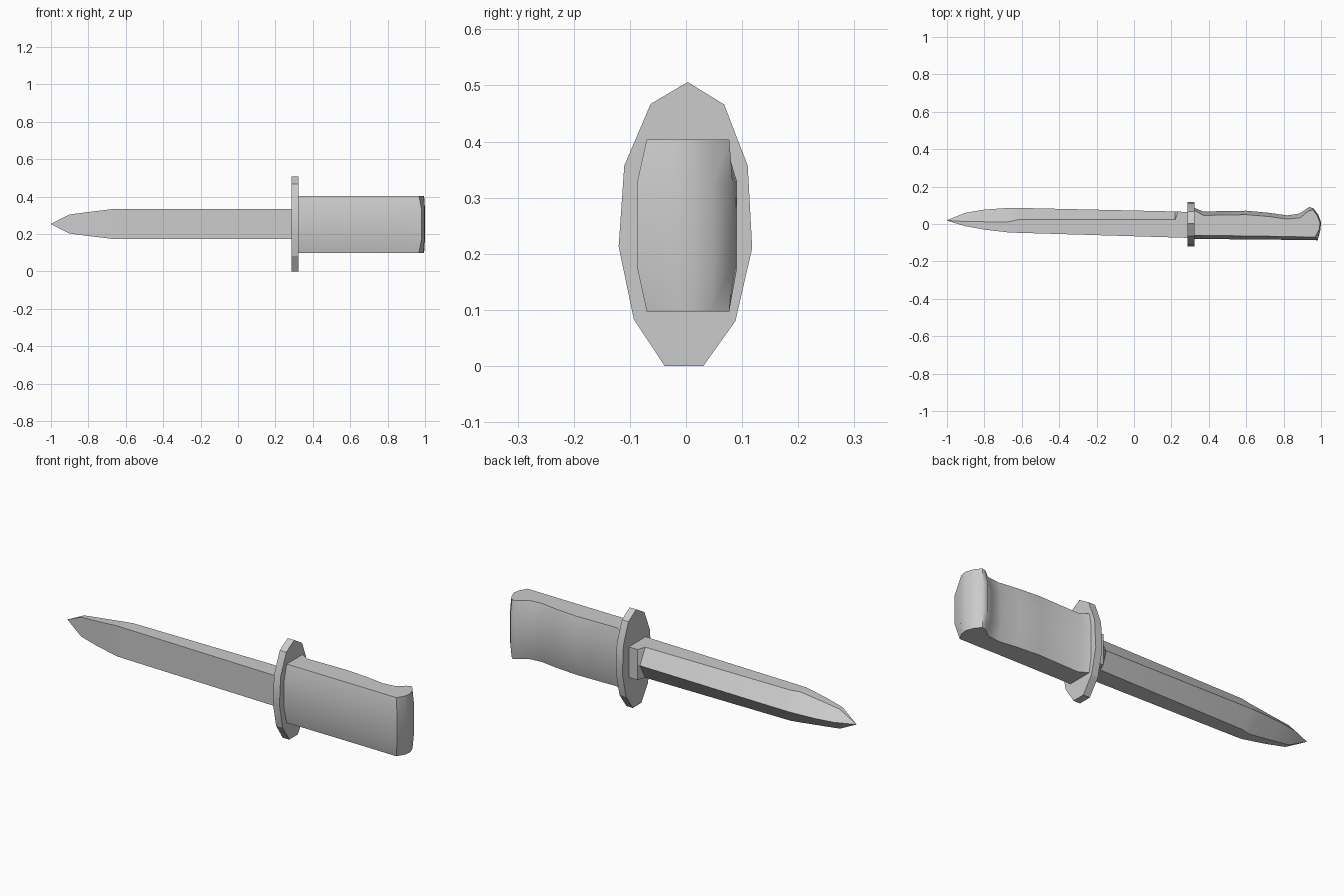
import bpy, bmesh, math

cube = bpy.data.objects.get("Cube")
if cube:
    bpy.data.objects.remove(cube, do_unlink=True)

grey = bpy.data.materials.new("plain grey")
grey.use_nodes = True
colour = (0.6, 0.6, 0.6, 1)
grey.diffuse_color = colour
grey.node_tree.nodes["Principled BSDF"].inputs["Base Color"].default_value = colour

MID = 0.253


def loft(name, rings, smooth_angle):
    """Bridge closed rings of equal length and cap both ends."""
    bm = bmesh.new()
    loops = [[bm.verts.new(p) for p in ring] for ring in rings]
    for a, b in zip(loops, loops[1:]):
        for i in range(len(a)):
            j = (i + 1) % len(a)
            bm.faces.new((a[i], a[j], b[j], b[i]))
    bm.faces.new(loops[0])
    bm.faces.new(loops[-1])
    bmesh.ops.remove_doubles(bm, verts=bm.verts, dist=0.0005)
    bmesh.ops.recalc_face_normals(bm, faces=bm.faces)
    mesh = bpy.data.meshes.new(name)
    bm.to_mesh(mesh)
    bm.free()
    mesh.materials.append(grey)
    obj = bpy.data.objects.new(name, mesh)
    bpy.context.collection.objects.link(obj)
    bpy.ops.object.select_all(action="DESELECT")
    obj.select_set(True)
    bpy.context.view_layer.objects.active = obj
    bpy.ops.object.shade_smooth_by_angle(angle=math.radians(smooth_angle))
    return obj


# Blade: flat front, bevelled back meeting in a ridge, square root at the guard
def blade_section(x, front, crease, ridge, half):
    return [(x, front, MID + half), (x, crease, MID + half), (x, ridge, MID),
            (x, crease, MID - half), (x, front, MID - half)]


blade_stations = [  # x, front y, crease y, ridge y, half height
    (-1.0, 0.018, 0.019, 0.02, 0.001),
    (-0.9, -0.012, 0.013, 0.06, 0.051),
    (-0.8, -0.03, 0.012, 0.077, 0.064),
    (-0.67, -0.045, 0.012, 0.086, 0.08),
    (-0.62, -0.047, 0.023, 0.086, 0.08),
    (0.22, -0.072, 0.023, 0.067, 0.08),
    (0.235, -0.072, 0.066, 0.066, 0.08),
    (0.3, -0.075, 0.064, 0.064, 0.08),
]
loft("blade", [blade_section(*s) for s in blade_stations], 12)

# Guard: thin faceted plate across the grip
guard_outline = [(0.003, 0.506), (0.068, 0.466), (0.11, 0.357), (0.118, 0.21),
                 (0.088, 0.08), (0.031, 0), (-0.038, 0), (-0.093, 0.083),
                 (-0.12, 0.213), (-0.11, 0.357), (-0.063, 0.467)]
loft("guard", [[(x, y, z) for y, z in guard_outline] for x in (0.286, 0.324)], 20)

# Handle: side outline stacked in height, narrower at the top and bottom
handle_outline = [  # full x, full y, edge x, edge y
    (0.31, -0.08, 0.31, -0.06), (0.7, -0.083, 0.7, -0.065),
    (0.982, -0.087, 0.967, -0.07),
    (0.997, -0.03, 0.99, -0.03), (1.0, 0.01, 0.995, 0.005),
    (0.985, 0.05, 0.98, 0.045), (0.96, 0.083, 0.955, 0.077),
    (0.937, 0.091, 0.93, 0.068), (0.885, 0.056, 0.89, 0.034),
    (0.82, 0.046, 0.82, 0.026), (0.72, 0.06, 0.72, 0.04),
    (0.6, 0.071, 0.6, 0.05), (0.37, 0.067, 0.37, 0.046),
    (0.31, 0.092, 0.31, 0.08),
]
full = [(x, y) for x, y, _, _ in handle_outline]
edge = [(x, y) for _, _, x, y in handle_outline]
layers = [(edge, 0.097), (full, 0.175), (full, 0.328), (edge, 0.404)]
loft("handle", [[(x, y, z) for x, y in ring] for ring, z in layers], 35)
